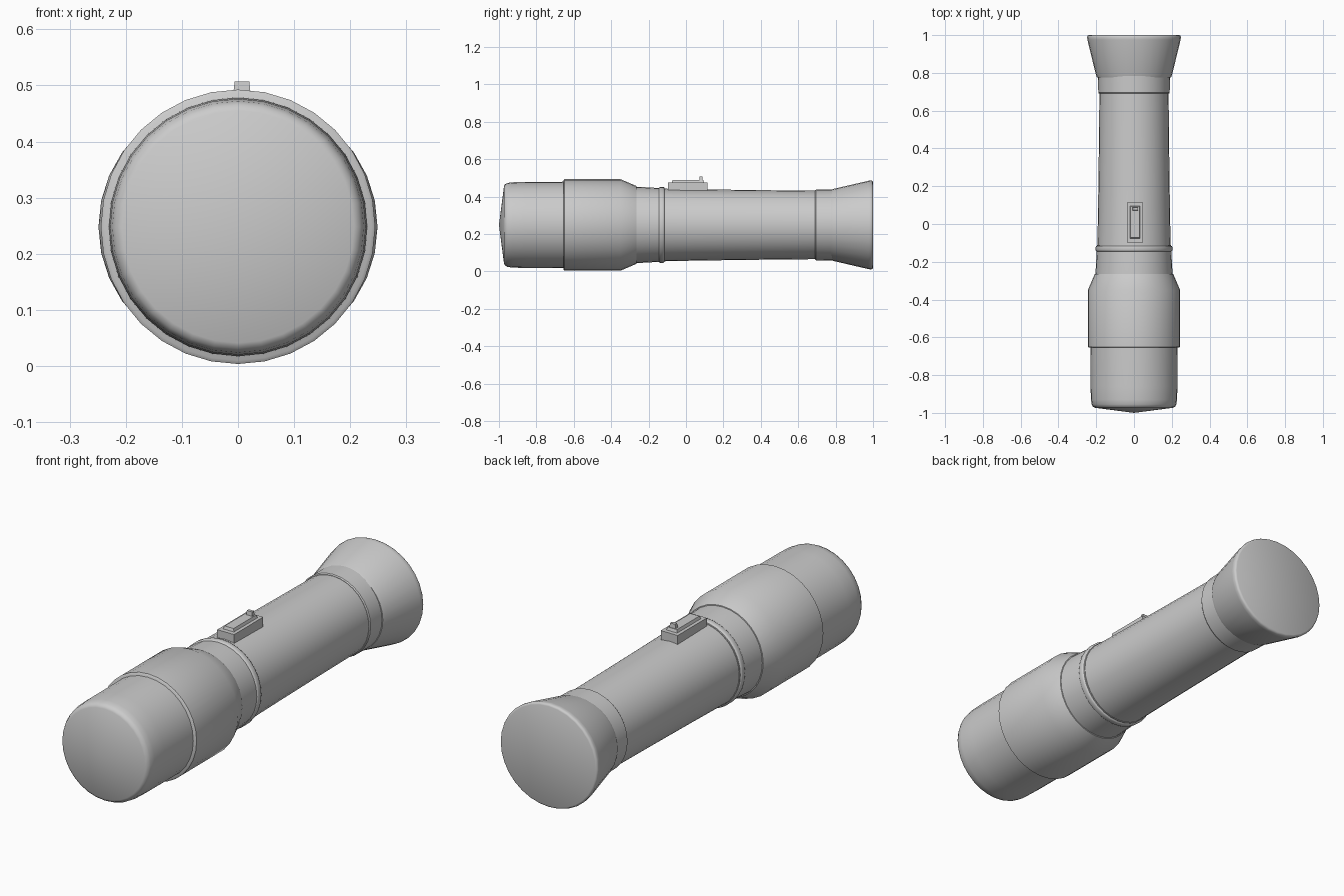
import bpy, bmesh, math

if "Cube" in bpy.data.objects:
    bpy.data.objects.remove(bpy.data.objects["Cube"])

CZ = 0.248   # height of the torch axis
SIDES = 32


def lathe(name, profile, sx=1.0, sz=1.0, angle=30):
    """Turn a list of (y, radius) points around the torch axis; radius 0 makes a pole."""
    bm = bmesh.new()
    rings = []
    for y, r in profile:
        if r == 0:
            rings.append([bm.verts.new((0, y, CZ))])
            continue
        rings.append([bm.verts.new((r * sx * math.cos(a), y, CZ + r * sz * math.sin(a)))
                      for a in (2 * math.pi * i / SIDES for i in range(SIDES))])
    for a, b in zip(rings, rings[1:]):
        for i in range(SIDES):
            j = (i + 1) % SIDES
            quad = [a[i % len(a)], a[j % len(a)], b[j % len(b)], b[i % len(b)]]
            bm.faces.new(list(dict.fromkeys(quad)))
    # close open ends with flat discs
    for ring in (rings[0], rings[-1]):
        if len(ring) > 1:
            bm.faces.new(ring)
    return finish(name, bm, angle)


def finish(name, bm, angle=30):
    bmesh.ops.recalc_face_normals(bm, faces=bm.faces)
    me = bpy.data.meshes.new(name)
    bm.to_mesh(me)
    bm.free()
    ob = bpy.data.objects.new(name, me)
    bpy.context.collection.objects.link(ob)
    bpy.ops.object.select_all(action='DESELECT')
    ob.select_set(True)
    bpy.context.view_layer.objects.active = ob
    bpy.ops.object.shade_smooth_by_angle(angle=math.radians(angle))
    return ob


def block(name, x, y, z, taper=0.0):
    """Box from min/max ranges, its top inset by taper."""
    bm = bmesh.new()
    bmesh.ops.create_cube(bm, size=1)
    for v in bm.verts:
        sx, sy, top = v.co.x > 0, v.co.y > 0, v.co.z > 0
        t = taper if top else 0
        v.co = (x[sx] + (-t if sx else t), y[sy] + (-t if sy else t), z[top])
    return finish(name, bm)


# front lens cap with rounded rim and shallow pointed face
lathe("lens_cap", [(-1.0, 0), (-0.973, 0.207), (-0.968, 0.217), (-0.955, 0.224),
                   (-0.93, 0.228), (-0.86, 0.230), (-0.64, 0.231)], angle=50)

# wide head collar and its sloped shoulder
lathe("head_collar", [(-0.655, 0.238), (-0.65, 0.2445), (-0.35, 0.2445), (-0.265, 0.208),
                      (-0.262, 0.195)], angle=40)

# neck and grip ring
lathe("neck", [(-0.28, 0.204), (-0.26, 0.204), (-0.14, 0.197), (-0.11, 0.196)])
lathe("grip_ring", [(-0.146, 0.195), (-0.143, 0.201), (-0.138, 0.203), (-0.122, 0.203),
                    (-0.117, 0.201), (-0.114, 0.192)], angle=50)

# slightly tapering handle
lathe("handle", [(-0.13, 0.194), (0.1, 0.190), (0.4, 0.186), (0.70, 0.183)])

# tail ring and flared tail cap
lathe("tail_ring", [(0.69, 0.185), (0.695, 0.189), (0.80, 0.191)])
lathe("tail_flare", [(0.775, 0.187), (0.79, 0.193), (0.975, 0.236), (0.99, 0.238),
                     (0.997, 0.235), (1.0, 0.229)], sx=1.045, angle=50)

# switch: base, slider plate, thumb tab
block("switch_base", (-0.038, 0.048), (-0.097, 0.115), (0.40, 0.475))
block("switch_plate", (-0.024, 0.034), (-0.078, 0.098), (0.47, 0.488), taper=0.006)
block("switch_tab", (-0.009, 0.023), (0.070, 0.090), (0.48, 0.507), taper=0.003)
